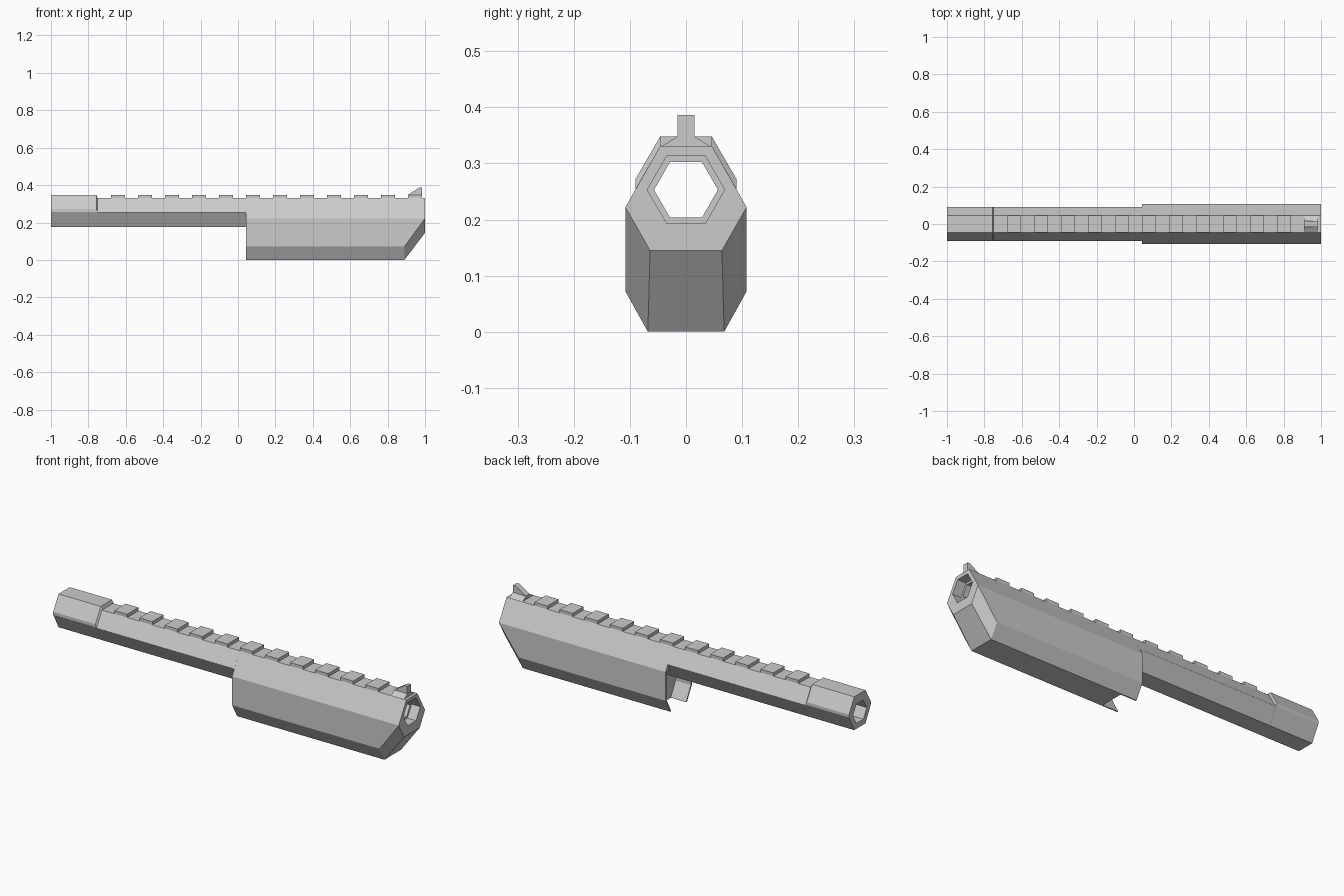
import bpy, bmesh
from math import cos, sin, pi

if "Cube" in bpy.data.objects:
    bpy.data.objects.remove(bpy.data.objects["Cube"])


def loft(name, sections):
    """Skin closed (y, z) profiles placed along x, capped at both ends."""
    bm = bmesh.new()
    rings = [[bm.verts.new((x, y, z)) for y, z in prof] for x, prof in sections]
    n = len(rings[0])
    for a, b in zip(rings, rings[1:]):
        for i in range(n):
            j = (i + 1) % n
            bm.faces.new((a[i], a[j], b[j], b[i]))
    bm.faces.new(rings[0])
    bm.faces.new(rings[-1])
    bmesh.ops.remove_doubles(bm, verts=bm.verts, dist=1e-5)
    bmesh.ops.recalc_face_normals(bm, faces=bm.faces)
    mesh = bpy.data.meshes.new(name)
    bm.to_mesh(mesh)
    bm.free()
    ob = bpy.data.objects.new(name, mesh)
    bpy.context.collection.objects.link(ob)
    return ob


def mirrored(half):
    """Complete a right-hand half profile with its mirror image."""
    return half + [(-y, z) for y, z in reversed(half)]


def hexagon(r, zc=0.253):
    return [(r * cos(i * pi / 3), zc + r * sin(i * pi / 3)) for i in range(6)]


def cut(ob, cutter):
    mod = ob.modifiers.new("cut", 'BOOLEAN')
    mod.operation = 'DIFFERENCE'
    mod.solver = 'EXACT'
    mod.object = cutter
    bpy.context.view_layer.objects.active = ob
    bpy.ops.object.modifier_apply(modifier=mod.name)


# Rear barrel shroud: raised collar stepping down to the rail section
collar = mirrored([(0.046, 0.348), (0.09, 0.272), (0.09, 0.257), (0.046, 0.175)])
rail_prof = mirrored([(0.046, 0.331), (0.09, 0.2545), (0.09, 0.2535), (0.046, 0.175)])
shroud = loft("barrel_shroud", [(-1, collar), (-0.757, collar),
                                (-0.75, rail_prof), (0.042, rail_prof)])

# Deep front housing with slanted nose
full = mirrored([(0.046, 0.331), (0.108, 0.222), (0.108, 0.072), (0.068, 0)])
nose = mirrored([(0.046, 0.331), (0.108, 0.222), (0.108, 0.222), (0.064, 0.145)])
housing = loft("front_housing", [(0.042, full), (0.89, full), (1, nose)])

# Bore, muzzle recess and open pocket at the back of the housing
bore = loft("bore_cutter", [(-1.1, hexagon(0.057)), (1.1, hexagon(0.057))])
muzzle = loft("muzzle_cutter", [(0.95, hexagon(0.069)), (1.1, hexagon(0.069))])
pocket_prof = mirrored([(0.046, 0.175), (0.075, 0.226), (0.1, 0.218),
                        (0.1, 0.075), (0.062, 0.003), (0.06, -0.05)])
pocket = loft("pocket_cutter", [(-0.1, pocket_prof), (0.13, pocket_prof)])
cut(shroud, bore)
for c in (bore, muzzle, pocket):
    cut(housing, c)
for c in (bore, muzzle, pocket):
    bpy.data.objects.remove(c)

# Rail teeth along the top
tooth = mirrored([(0.046, 0.348), (0.046, 0.328)])
for i in range(11):
    x = -0.679 + 0.1444 * i
    loft(f"rail_tooth_{i + 1}", [(x, tooth), (x + 0.074, tooth)])

# Front sight: roof-shaped base and ramped blade
base = mirrored([(0.015, 0.348), (0.046, 0.329)])
loft("sight_base", [(0.91, base), (0.985, base)])


def blade(top):
    return mirrored([(0.015, top), (0.015, 0.332)])


loft("sight_blade", [(0.91, blade(0.349)), (0.968, blade(0.386)), (0.983, blade(0.386))])
